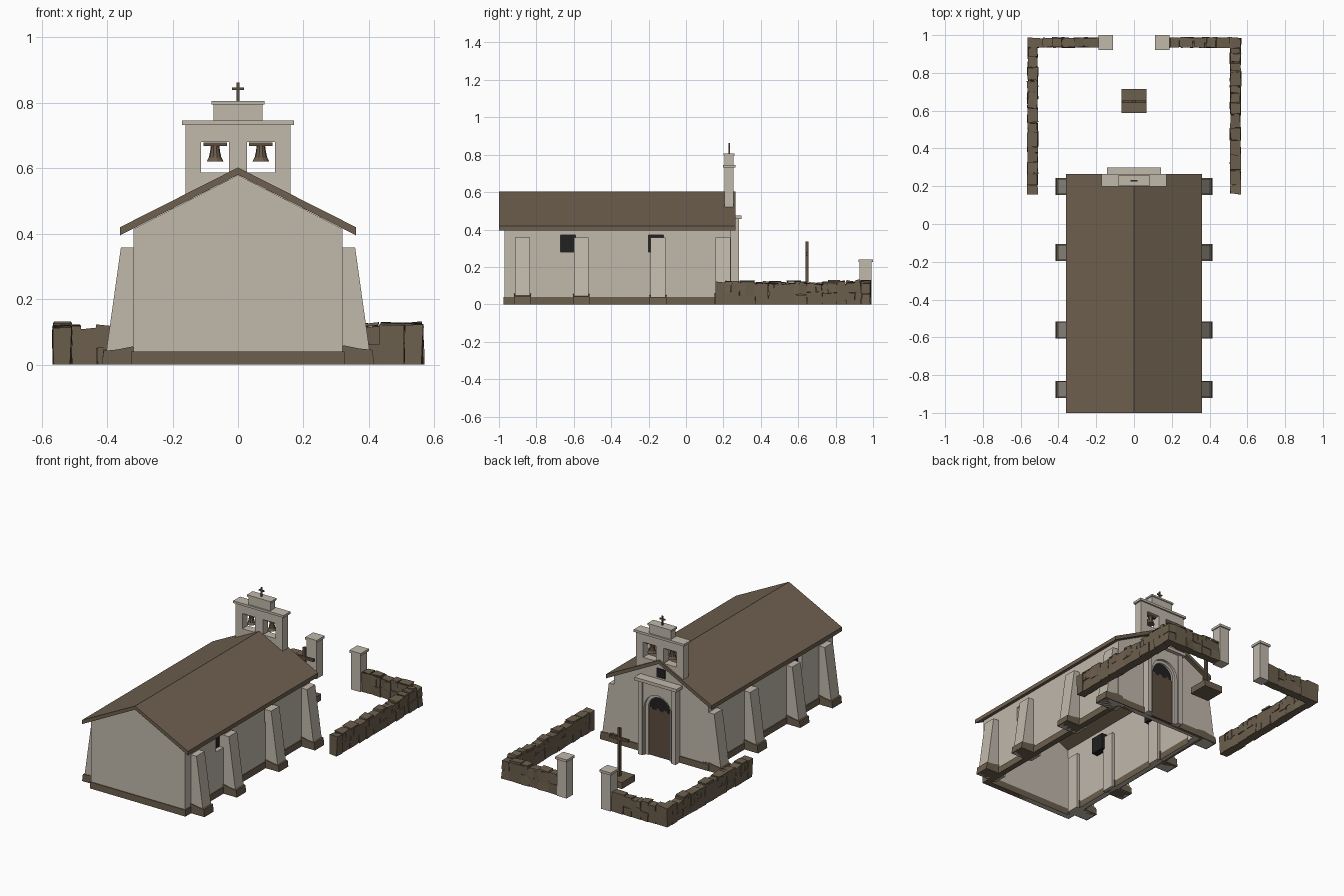
import bpy, bmesh, math, random
from mathutils import Vector

if "Cube" in bpy.data.objects:
    bpy.data.objects.remove(bpy.data.objects["Cube"])

random.seed(7)


def material(name, rgb):
    m = bpy.data.materials.new(name)
    m.diffuse_color = (*rgb, 1)
    m.use_nodes = True
    m.node_tree.nodes["Principled BSDF"].inputs["Base Color"].default_value = m.diffuse_color
    return m


PLASTER = material("plaster", (0.53, 0.48, 0.41))
ROOF = material("brown_roof", (0.158, 0.118, 0.078))
STONE = material("brown_stone", (0.15, 0.115, 0.075))
WOOD = material("dark_wood", (0.11, 0.075, 0.05))
BRONZE = material("aged_bronze", (0.15, 0.11, 0.07))
DARK = material("dark_opening", (0.015, 0.015, 0.016))


def finish(name, bm, mat):
    bmesh.ops.recalc_face_normals(bm, faces=bm.faces)
    me = bpy.data.meshes.new(name)
    bm.to_mesh(me)
    bm.free()
    if mat:
        me.materials.append(mat)
    ob = bpy.data.objects.new(name, me)
    bpy.context.collection.objects.link(ob)
    return ob


def prism(name, pts, y0, y1, mat):
    """Extrude an x-z outline along y."""
    bm = bmesh.new()
    a = [bm.verts.new((x, y0, z)) for x, z in pts]
    b = [bm.verts.new((x, y1, z)) for x, z in pts]
    bm.faces.new(a)
    bm.faces.new(b[::-1])
    n = len(pts)
    for i in range(n):
        bm.faces.new((a[i], b[i], b[(i + 1) % n], a[(i + 1) % n]))
    return finish(name, bm, mat)


def box(name, x0, x1, y0, y1, z0, z1, mat):
    return prism(name, [(x0, z0), (x1, z0), (x1, z1), (x0, z1)], y0, y1, mat)


def cut(ob, *cutters):
    """Subtract each cutter, then discard it."""
    bpy.context.view_layer.objects.active = ob
    for c in cutters:
        c.hide_render = True
        m = ob.modifiers.new("cut", 'BOOLEAN')
        m.operation, m.solver, m.object = 'DIFFERENCE', 'EXACT', c
        bpy.ops.object.modifier_apply(modifier=m.name)
        bpy.data.objects.remove(c)


def arch(r, spring, bottom=0.0, n=14):
    arc = [(r * math.cos(math.pi * i / n), spring + r * math.sin(math.pi * i / n))
           for i in range(n + 1)]
    return [(r, bottom)] + arc + [(-r, bottom)]


# Nave walls: hollow gabled shell with side windows
nave = prism("nave_walls", [(-.32, 0), (.32, 0), (.32, .414), (0, .579), (-.32, .414)],
             -.97, .24, PLASTER)
cut(nave, box("cutter", -.29, .29, -.94, .21, -.2, 1, None))
for y in (-.63, -.16):
    cut(nave, box("cutter", -.5, .5, y - .04, y + .04, .28, .37, None))
    for s in (-1, 1):
        x0, x1 = sorted((s * .25, s * .294))
        box("window_recess", x0, x1, y - .045, y + .045, .275, .375, DARK)

# Stone footing around the nave
footing = box("footing", -.325, .325, -.975, .245, 0, .04, STONE)
cut(footing, box("cutter", -.289, .289, -.939, .209, -.2, 1, None))

# Roof
prism("roof", [(-.36, .42), (0, .602), (.36, .42), (.36, .395), (0, .58), (-.36, .395)],
      -1, .265, ROOF)

# Sloped buttresses with rough stone feet
for s in (-1, 1):
    for y in (-.875, -.56, -.15, .198):
        prism("buttress", [(s * .27, 0), (s * .408, 0), (s * .358, .357), (s * .27, .357)],
              y - .04, y + .04, PLASTER)
        h = random.uniform(.045, .06)
        prism("buttress_foot", [(s * .285, 0), (s * .416, 0), (s * .411, h - .008),
                                (s * .37, h - .004), (s * .325, h + .005), (s * .285, h)],
              y - .045, y + .045, STONE)

# Bell gable with two openings
belfry = prism("bell_gable", [(-.16, .51), (0, .59), (.16, .51), (.16, .735), (-.16, .735)],
               .205, .255, PLASTER)
for s in (-1, 1):
    x = s * .07
    cut(belfry, box("cutter", x - .043, x + .043, .1, .4, .587, .68, None))
    box("bell_beam", x - .036, x + .036, .222, .238, .668, .679, WOOD)
    bm = bmesh.new()
    prof = [(.013, .668), (.015, .652), (.019, .633), (.026, .62)]
    rings = [[bm.verts.new((x + r * math.cos(k * math.pi / 5), .23 + r * math.sin(k * math.pi / 5), z))
              for k in range(10)] for r, z in prof]
    for a, b in zip(rings, rings[1:]):
        for k in range(10):
            bm.faces.new((a[k], a[(k + 1) % 10], b[(k + 1) % 10], b[k]))
    bm.faces.new(rings[0])
    bm.faces.new(rings[-1])
    finish("bell", bm, BRONZE)
box("bell_gable_cornice", -.171, .171, .198, .264, .732, .746, PLASTER)
box("bell_gable_crown", -.075, .075, .207, .253, .746, .797, PLASTER)
box("crown_cornice", -.081, .081, .201, .259, .795, .806, PLASTER)
box("roof_cross_post", -.004, .004, .226, .234, .806, .862, WOOD)
box("roof_cross_arm", -.018, .018, .226, .234, .839, .846, WOOD)

# Portal: slab with arch, stepped inner arch, cornice
portal = box("portal", -.125, .125, .238, .275, 0, .455, PLASTER)
cut(portal, prism("cutter", arch(.092, .295, -.1), .1, .5, None))
ring = prism("inner_arch", arch(.093, .295), .238, .26, PLASTER)
cut(ring, prism("cutter", arch(.074, .295, -.1), .1, .5, None))
for s in (-1, 1):
    x0, x1 = sorted((s * .1, s * .128))
    box("pilaster", x0, x1, .24, .283, 0, .455, PLASTER)
box("portal_cornice", -.143, .143, .238, .298, .455, .474, PLASTER)

# Door planks below a dark arched opening
prism("door_arch_shadow", arch(.075, .295), .238, .2465, DARK)
for i in range(6):
    x = -.075 + i * .025
    box("door_plank", x, x + .025, .24, .252, 0, .285 + .012 * (i % 2), WOOD)

# Small gable window
box("gable_window", -.028, .028, .238, .2455, .485, .54, DARK)

# Yard walls of rough stones around a solid core
bm = bmesh.new()


def stone(x0, x1, y0, y1, z0, z1):
    j = lambda: random.uniform(-.004, .004)
    v = [bm.verts.new((x + j(), y + j(), max(0, z + j() * (z > 0))))
         for z in (z0, z1) for x, y in ((x0, y0), (x1, y0), (x1, y1), (x0, y1))]
    for f in ((0, 1, 2, 3), (4, 5, 6, 7), (0, 1, 5, 4), (1, 2, 6, 5), (2, 3, 7, 6), (3, 0, 4, 7)):
        bm.faces.new([v[k] for k in f])


def stone_run(start, end, place):
    """Two courses, sometimes one tall stone, with flat capping stones."""
    t = start
    while t < end - .02:
        u = min(end, t + random.uniform(.045, .085))
        if end - u < .03:
            u = end
        top = random.uniform(.108, .12)
        mid = random.uniform(.045, .07)
        if random.random() < .3:
            place(t, u, 0, top, 0)
        else:
            m = t + (u - t) * random.uniform(.35, .65)
            place(t, u, 0, mid, random.uniform(-.002, .003))
            if u - t > .06:
                place(t, m, mid, top, 0)
                place(m, u, mid, top, .002)
            else:
                place(t, u, mid, top, 0)
        if random.random() < .6:
            place(t + .004, u - .004, top, top + .009, .001)
        t = u


for s in (-1, 1):
    def side(a, b, z0, z1, e):
        x0, x1 = sorted((s * (.511 - e), s * (.563 + e)))
        stone(x0, x1, a, b, z0, z1)

    def rear(a, b, z0, z1, e):
        x0, x1 = sorted((s * a, s * b))
        stone(x0, x1, .936 - e, .986 + e, z0, z1)

    stone_run(.16, .935, side)
    stone_run(.185, .565, rear)
    x0, x1 = sorted((s * .517, s * .556))
    stone(x0, x1, .17, .97, 0, .1)
    x0, x1 = sorted((s * .19, s * .55))
    stone(x0, x1, .942, .98, 0, .1)
finish("yard_wall", bm, STONE)

# Gate posts with caps
for s in (-1, 1):
    x = s * .15
    box("gate_post", x - .033, x + .033, .928, .993, 0, .228, PLASTER)
    box("gate_post_cap", x - .039, x + .039, .922, 1.0, .226, .241, PLASTER)

# Yard cross on a stone plinth
box("yard_cross_plinth", -.065, .065, .588, .715, 0, .04, STONE)
box("yard_cross_post", -.008, .008, .64, .656, .035, .335, WOOD)
box("yard_cross_arm", -.064, .064, .641, .655, .262, .278, WOOD)
